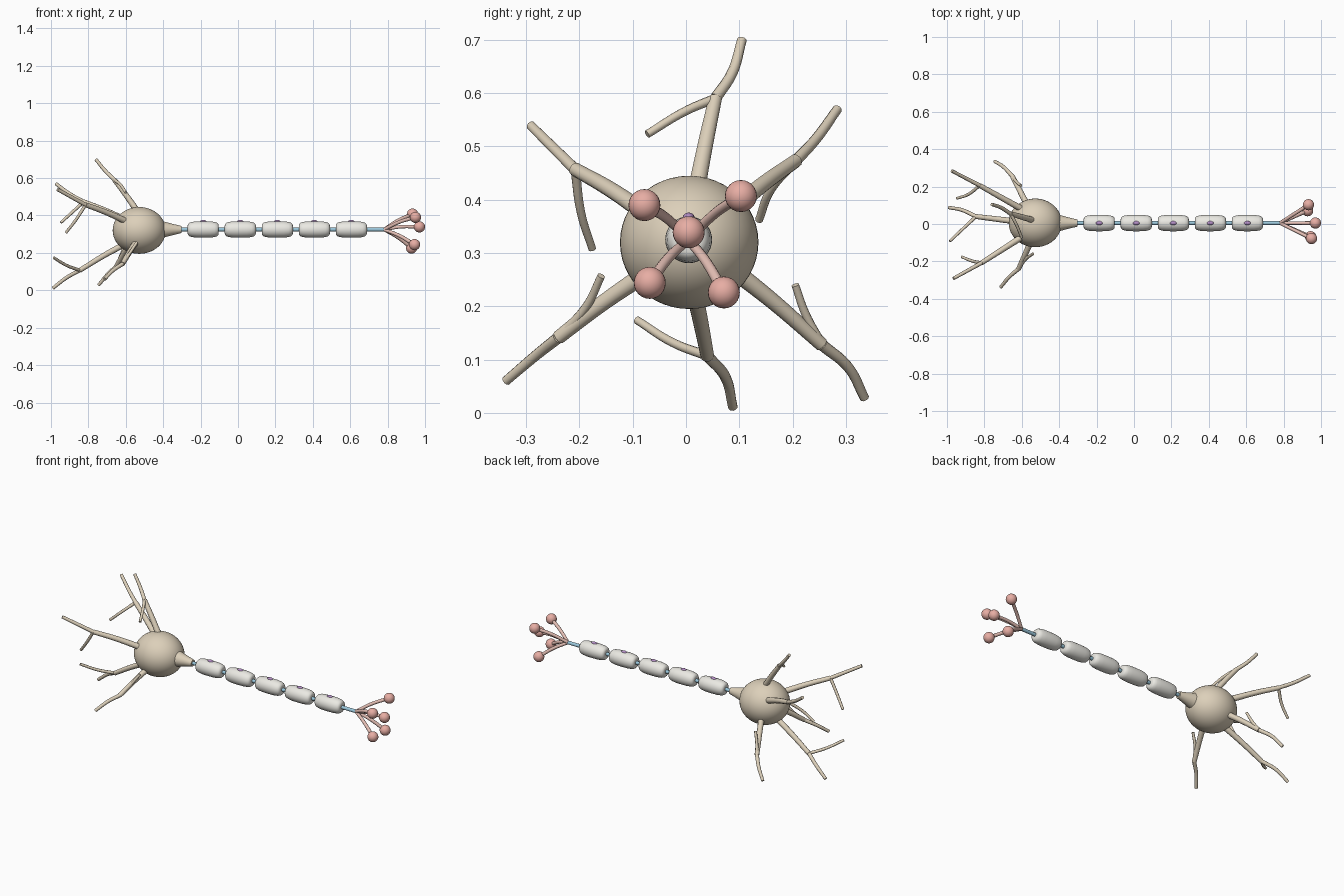
import bpy, math
from mathutils import Vector

if "Cube" in bpy.data.objects:
    bpy.data.objects.remove(bpy.data.objects["Cube"])

AY, AZ = 0.005, 0.325   # axon line


def mat(name, c):
    m = bpy.data.materials.new(name)
    m.diffuse_color = (*c, 1)
    m.use_nodes = True
    m.node_tree.nodes["Principled BSDF"].inputs["Base Color"].default_value = m.diffuse_color
    return m


TAN = mat("cell_tan", (0.72, 0.63, 0.49))
WHITE = mat("sheath_white", (0.83, 0.82, 0.77))
BLUE = mat("axon_blue", (0.33, 0.58, 0.72))
PURPLE = mat("nucleus_purple", (0.45, 0.27, 0.55))
PINK = mat("terminal_pink", (0.80, 0.42, 0.37))
PALE = mat("branch_pink", (0.78, 0.52, 0.46))


def ball(name, loc, scale, m, seg=32):
    bpy.ops.mesh.primitive_uv_sphere_add(segments=seg, ring_count=seg // 2, radius=1, location=loc)
    o = bpy.context.object
    o.name, o.scale = name, scale
    o.data.materials.append(m)
    bpy.ops.object.shade_smooth()
    return o


def lathe(name, cx, profile, m, seg=32):
    """Revolve (x, radius) pairs about the axon line."""
    verts, faces = [], []
    for x, r in profile:
        for i in range(seg):
            a = 2 * math.pi * i / seg
            verts.append((x, r * math.cos(a), r * math.sin(a)))
    n = len(profile)
    for j in range(n - 1):
        for i in range(seg):
            k = (i + 1) % seg
            faces.append((j * seg + i, j * seg + k, (j + 1) * seg + k, (j + 1) * seg + i))
    faces.append(tuple(reversed(range(seg))))
    faces.append(tuple(range((n - 1) * seg, n * seg)))
    me = bpy.data.meshes.new(name)
    me.from_pydata(verts, [], [f[::-1] for f in faces])
    o = bpy.data.objects.new(name, me)
    o.location = (cx, AY, AZ)
    bpy.context.collection.objects.link(o)
    me.materials.append(m)
    bpy.ops.object.select_all(action='DESELECT')
    o.select_set(True)
    bpy.context.view_layer.objects.active = o
    bpy.ops.object.shade_smooth_by_angle(angle=math.radians(40))
    return o


def tube(name, pts, r0, r1, m):
    """Tapered round tube through three points."""
    cu = bpy.data.curves.new(name, 'CURVE')
    cu.dimensions = '3D'
    cu.bevel_depth, cu.bevel_resolution, cu.resolution_u = 1.0, 3, 8
    cu.use_fill_caps = True
    s = cu.splines.new('BEZIER')
    s.bezier_points.add(len(pts) - 1)
    for i, (b, p) in enumerate(zip(s.bezier_points, pts)):
        b.co = p
        b.radius = r0 + (r1 - r0) * i / (len(pts) - 1)
        b.handle_left_type = b.handle_right_type = 'AUTO'
    cu.materials.append(m)
    o = bpy.data.objects.new(name, cu)
    bpy.context.collection.objects.link(o)
    return o


def mid(a, b, dy=0, dz=0):
    return (Vector(a) + Vector(b)) / 2 + Vector((0, dy, dz))


# cell body and the cone leading into the axon
ball("cell_body", (-0.528, 0.006, 0.32), (0.142, 0.13, 0.125), TAN, 48)
lathe("axon_hillock", 0, [(-0.43, 0.052), (-0.39, 0.041), (-0.345, 0.029), (-0.302, 0.019)], TAN)

# axon
lathe("axon", 0, [(-0.32, 0.01), (0.79, 0.01)], BLUE, 20)

# myelin sheaths with a nucleus on each
half = [(0.083, 0.022), (0.081, 0.029), (0.074, 0.036), (0.06, 0.0405), (0.035, 0.0435)]
sheath = [(-x, r) for x, r in half] + [(0, 0.044)] + half[::-1]
for i in range(5):
    x = -0.186 + 0.198 * i
    lathe(f"myelin_sheath_{i+1}", x, sheath, WHITE)
    ball(f"sheath_nucleus_{i+1}", (x, AY, AZ + 0.042), (0.018, 0.011, 0.009), PURPLE, 16)

# terminal branches and bulbs
for i, p in enumerate([(0.949, -0.078, 0.39), (0.933, 0.103, 0.407), (0.97, 0.005, 0.339),
                       (0.944, -0.068, 0.244), (0.928, 0.071, 0.226)]):
    a = Vector((0.78, AY, AZ))
    m = a.lerp(Vector(p), 0.5)
    m.z += 0.008
    tube(f"terminal_branch_{i+1}", [a, m, p], 0.009, 0.010, PALE)
    ball(f"terminal_bulb_{i+1}", p, (0.03, 0.03, 0.03), PINK, 24)

# dendrites: base, fork, tip, side end, (dy, dz) bow of tip and side branches
dendrites = [
    ((-0.53, 0.018, 0.41), (-0.66, 0.055, 0.59), (-0.76, 0.105, 0.70), (-0.60, -0.073, 0.523), (0.007, -0.006), (0.008, 0.01)),
    ((-0.60, 0.08, 0.375), (-0.825, 0.206, 0.473), (-0.974, 0.284, 0.57), (-0.947, 0.137, 0.362), (0, -0.006), (-0.013, 0)),
    ((-0.60, -0.07, 0.37), (-0.815, -0.208, 0.457), (-0.965, -0.291, 0.539), (-0.92, -0.176, 0.308), (0, 0), (-0.005, -0.007)),
    ((-0.54, -0.07, 0.265), (-0.617, -0.24, 0.141), (-0.713, -0.338, 0.06), (-0.54, -0.159, 0.257), (0.008, 0.008), (0.012, 0)),
    ((-0.56, 0.08, 0.275), (-0.65, 0.255, 0.128), (-0.745, 0.335, 0.028), (-0.605, 0.205, 0.24), (0.01, 0.007), (-0.005, 0)),
    ((-0.60, 0.01, 0.25), (-0.845, 0.04, 0.107), (-0.99, 0.088, 0.011), (-0.985, -0.092, 0.174), (0.01, 0.008), (0, -0.008)),
]
for i, (base, fork, tip, side, bt, bs) in enumerate(dendrites):
    n = i + 1
    tube(f"dendrite_trunk_{n}", [base, mid(base, fork, 0, 0.004), fork], 0.017, 0.013, TAN)
    tube(f"dendrite_tip_{n}", [fork, mid(fork, tip, *bt), tip], 0.011, 0.009, TAN)
    tube(f"dendrite_side_{n}", [fork, mid(fork, side, *bs), side], 0.009, 0.0075, TAN)
